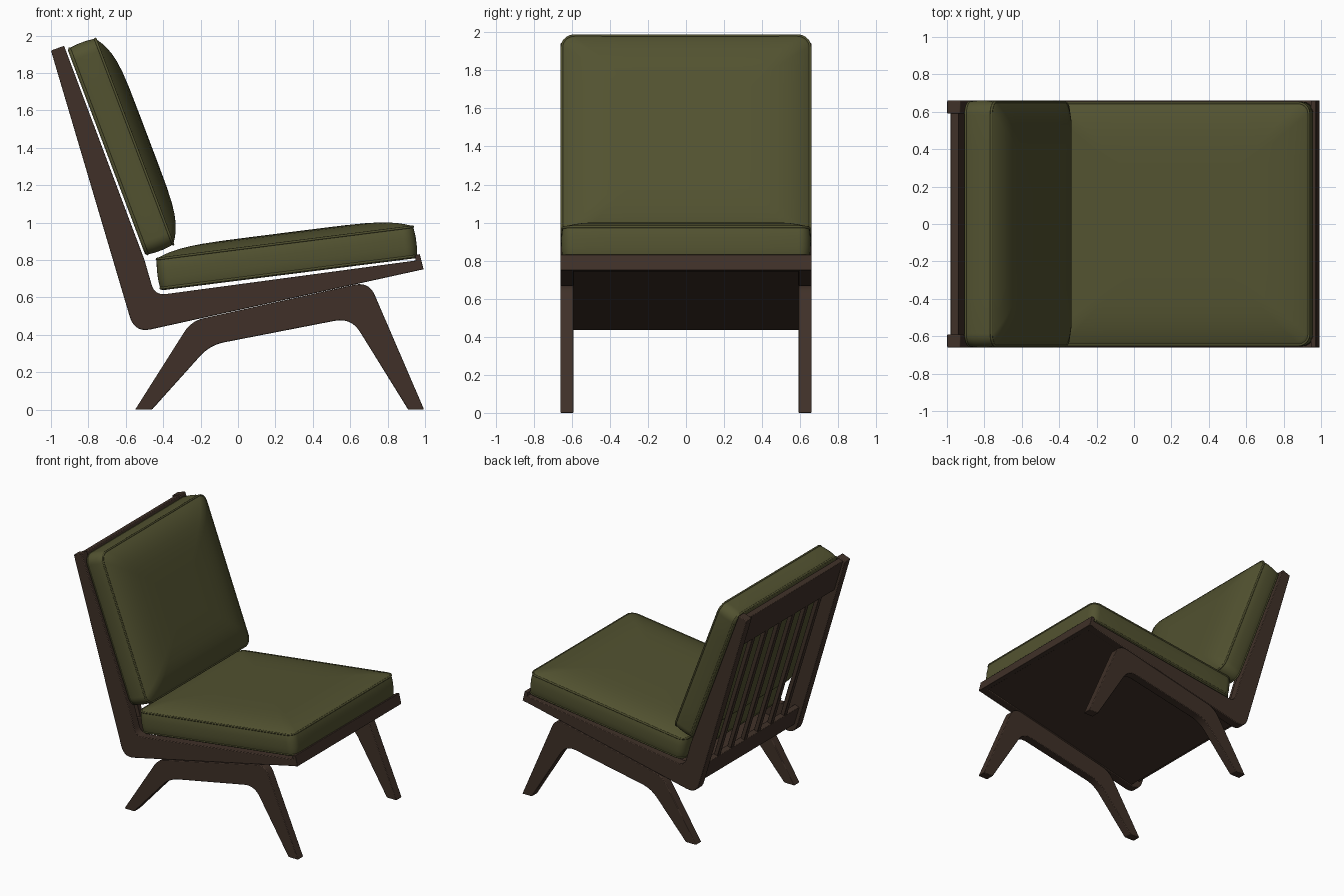
import bpy, bmesh, math
from mathutils import Vector

if "Cube" in bpy.data.objects:
    bpy.data.objects.remove(bpy.data.objects["Cube"])


def material(name, rgb):
    m = bpy.data.materials.new(name)
    m.diffuse_color = (*rgb, 1)
    m.use_nodes = True
    m.node_tree.nodes["Principled BSDF"].inputs["Base Color"].default_value = m.diffuse_color
    return m


WOOD = material("dark wood", (0.050, 0.030, 0.021))
FABRIC = material("olive fabric", (0.085, 0.085, 0.030))


def finish(name, bm, mat, angle=35, bevel=0.0):
    bmesh.ops.recalc_face_normals(bm, faces=bm.faces)
    me = bpy.data.meshes.new(name)
    bm.to_mesh(me)
    bm.free()
    me.materials.append(mat)
    ob = bpy.data.objects.new(name, me)
    bpy.context.collection.objects.link(ob)
    if bevel:
        mod = ob.modifiers.new("soft edges", 'BEVEL')
        mod.width, mod.segments = bevel, 2
        mod.limit_method, mod.angle_limit = 'ANGLE', math.radians(45)
    bpy.ops.object.select_all(action='DESELECT')
    ob.select_set(True)
    bpy.context.view_layer.objects.active = ob
    bpy.ops.object.shade_smooth_by_angle(angle=math.radians(angle))
    return ob


def fillet(points, steps=7):
    """Round profile corners; each point is (x, z, cut length)."""
    out = []
    for i, (x, z, r) in enumerate(points):
        p = Vector((x, z))
        if r == 0:
            out.append(p)
            continue
        a = Vector(points[i - 1][:2]) - p
        b = Vector(points[(i + 1) % len(points)][:2]) - p
        a, b = p + a.normalized() * r, p + b.normalized() * r
        for k in range(steps + 1):
            t = k / steps
            out.append(a * (1 - t) ** 2 + p * 2 * t * (1 - t) + b * t * t)
    return out


def prism(name, profile, y0, y1, bevel=0.005):
    """Extrude an (x, z) profile across the chair."""
    bm = bmesh.new()
    near = [bm.verts.new((p[0], y0, p[1])) for p in profile]
    far = [bm.verts.new((p[0], y1, p[1])) for p in profile]
    bm.faces.new(near)
    bm.faces.new(far[::-1])
    n = len(profile)
    for i in range(n):
        j = (i + 1) % n
        bm.faces.new((near[i], far[i], far[j], near[j]))
    return finish(name, bm, WOOD, bevel=bevel)


# Side frames and leg brackets, one on each side
FRAME = fillet([(-1.0, 1.92, 0), (-0.553, 0.41, 0.09), (0.99, 0.75, 0),
                (0.972, 0.80, 0), (-0.445, 0.61, 0.06), (-0.50, 0.80, 0), (-0.93, 1.945, 0)])
LEGS = fillet([(-0.55, 0, 0), (-0.46, 0, 0), (-0.15, 0.345, 0.08), (0.605, 0.492, 0.09),
               (0.91, 0, 0), (0.995, 0, 0), (0.70, 0.685, 0.08), (-0.25, 0.474, 0.07)])
for side, y in (("right", -0.625), ("left", 0.625)):
    prism(side + "_side_frame", FRAME, y - 0.035, y + 0.035)
    prism(side + "_legs", LEGS, y - 0.035, y + 0.035)

# Seat base panel and front rail
prism("seat_panel", [(-0.47, 0.436), (0.97, 0.752), (0.962, 0.79), (-0.478, 0.474)], -0.60, 0.60, 0)
prism("front_rail", [(0.992, 0.75), (0.972, 0.832), (0.945, 0.826), (0.957, 0.743)], -0.66, 0.66, 0.003)

# Back rails and slats, laid out along the rear edge of the uprights
TOP = Vector((-1.0, 1.92))
DOWN = Vector((0.29, -0.957))
FWD = Vector((0.957, 0.29))


def back_strip(s0, s1, d0, d1):
    return [TOP + DOWN * s + FWD * d for s, d in ((s0, d0), (s1, d0), (s1, d1), (s0, d1))]


prism("top_back_rail", back_strip(0.005, 0.27, 0.018, 0.062), -0.60, 0.60)
prism("lower_back_rail", back_strip(1.34, 1.50, 0.018, 0.062), -0.60, 0.60)
for i in range(6):
    y = (i - 2.5) * 0.169
    prism("back_slat_%d" % (i + 1), back_strip(0.26, 1.35, 0.022, 0.056), y - 0.02, y + 0.02, 0.004)


def outline(a, b, r, inset=0.0, arc=7, side=6):
    """Rounded rectangle with extra points along each straight edge."""
    a, b, r = a - inset, b - inset, max(r - inset, 0.005)
    pts = []
    for k, (sx, sy) in enumerate(((1, 1), (-1, 1), (-1, -1), (1, -1))):
        for i in range(arc + 1):
            t = math.pi / 2 * (k + i / arc)
            pts.append(Vector((sx * (a - r) + r * math.cos(t), sy * (b - r) + r * math.sin(t))))
        last = pts[-1]
        nx, ny = ((-1, 1), (-1, -1), (1, -1), (1, 1))[k]
        nxt = Vector((nx * (a - r), ny * b)) if k in (0, 2) else Vector((nx * a, ny * (b - r)))
        for i in range(1, side):
            pts.append(last.lerp(nxt, i / side))
    return pts


def cushion(name, start, along, up, length, half_width, thick, crown, corner):
    """Boxed cushion with a domed face, bulging band and piped seams."""
    a = length / 2

    def place(p, w):
        q = start + along * (p[0] + a) + up * w
        return Vector((q.x, p[1], q.y))

    rings = []
    for scale in (0.5, 0.95):
        rings.append([place(p * scale, 0) for p in outline(a, half_width, corner, 0.012)])
    for inset, w in ((0.012, 0), (0.004, 0.004), (0, 0.014), (-0.005, thick * 0.35),
                     (-0.005, thick * 0.65), (0, thick - 0.016), (0.004, thick - 0.005)):
        rings.append([place(p, w) for p in outline(a, half_width, corner, inset)])
    rim = outline(a, half_width, corner, 0.010)
    for f in (1, 0.985, 0.96, 0.93, 0.89, 0.83, 0.75, 0.64, 0.48, 0.25):
        rings.append([place(p * f, thick + crown * (1 - f ** 6)) for p in rim])

    bm = bmesh.new()
    loops = [[bm.verts.new(p) for p in ring] for ring in rings]
    n = len(rim)
    for lo, hi in zip(loops, loops[1:]):
        for i in range(n):
            j = (i + 1) % n
            bm.faces.new((lo[i], lo[j], hi[j], hi[i]))
    for loop, w in ((loops[0], 0), (loops[-1], thick + crown)):
        c = bm.verts.new(place((0, 0), w))
        for i in range(n):
            bm.faces.new((loop[i], loop[(i + 1) % n], c))
    finish(name, bm, FABRIC, angle=60)

    # Piping along both seams
    for label, w in (("rear", 0.012), ("face", thick - 0.006)):
        cu = bpy.data.curves.new(name + "_piping_" + label, 'CURVE')
        cu.dimensions = '3D'
        cu.bevel_depth, cu.bevel_resolution = 0.007, 2
        sp = cu.splines.new('POLY')
        pts = outline(a, half_width, corner, 0.003)
        sp.points.add(len(pts) - 1)
        for sp_pt, p in zip(sp.points, pts):
            sp_pt.co = (*place(p, w), 1)
        sp.use_cyclic_u = True
        cu.materials.append(FABRIC)
        ob = bpy.data.objects.new(cu.name, cu)
        bpy.context.collection.objects.link(ob)


# Seat cushion rises to the front, back cushion leans on the uprights
tilt = math.radians(7.2)
cushion("seat_cushion", Vector((-0.415, 0.637)), Vector((math.cos(tilt), math.sin(tilt))),
        Vector((-math.sin(tilt), math.cos(tilt))), 1.385, 0.650, 0.175, 0.048, 0.06)
lean = Vector((-0.42, 1.11)).normalized()
cushion("back_cushion", Vector((-0.495, 0.825)), lean, Vector((lean.y, -lean.x)),
        1.18, 0.655, 0.165, 0.072, 0.07)
